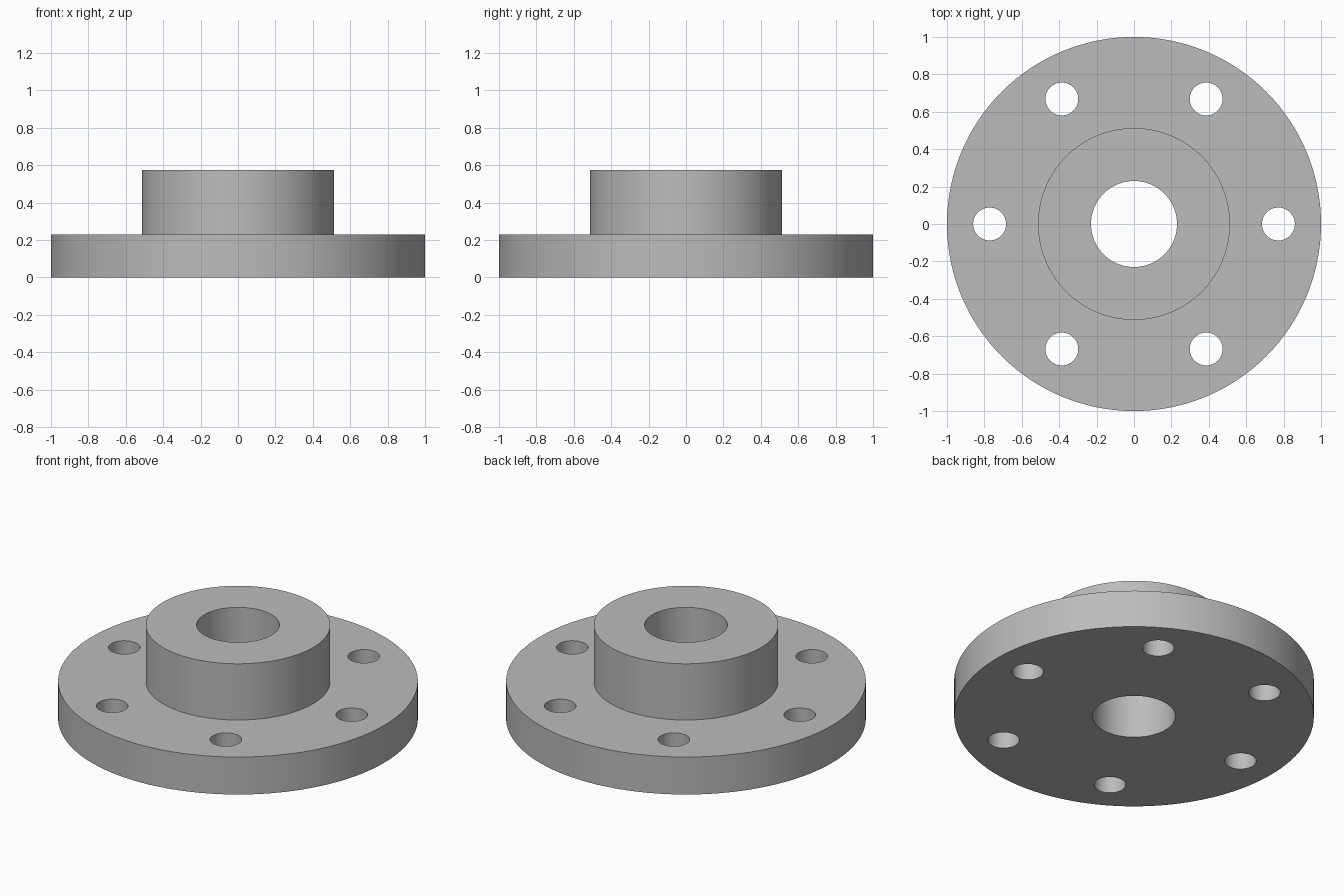
import bpy
import bmesh
from math import cos, sin, radians, tau
from mathutils import Vector

default_cube = bpy.data.objects.get("Cube")
if default_cube:
    bpy.data.objects.remove(default_cube, do_unlink=True)

FLANGE_RADIUS, FLANGE_TOP = 1.0, 0.23
HUB_RADIUS, HUB_TOP = 0.513, 0.575
BORE_RADIUS = 0.23
BOLT_COUNT, BOLT_CIRCLE, BOLT_RADIUS = 6, 0.772, 0.088

grey = bpy.data.materials.new("grey metal")
grey.use_nodes = True
colour = (0.5, 0.5, 0.5, 1)
grey.diffuse_color = colour
grey.node_tree.nodes["Principled BSDF"].inputs["Base Color"].default_value = colour


def add_object(name, bm):
    bmesh.ops.recalc_face_normals(bm, faces=bm.faces[:])
    mesh = bpy.data.meshes.new(name)
    bm.to_mesh(mesh)
    bm.free()
    mesh.materials.append(grey)
    obj = bpy.data.objects.new(name, mesh)
    bpy.context.collection.objects.link(obj)
    return obj


# Flange, hub and centre bore: one closed section turned about z
section = [(BORE_RADIUS, 0), (FLANGE_RADIUS, 0), (FLANGE_RADIUS, FLANGE_TOP),
           (HUB_RADIUS, FLANGE_TOP), (HUB_RADIUS, HUB_TOP), (BORE_RADIUS, HUB_TOP)]
bm = bmesh.new()
points = [bm.verts.new((r, 0, z)) for r, z in section]
edges = [bm.edges.new((a, b)) for a, b in zip(points, points[1:] + points[:1])]
bmesh.ops.spin(bm, geom=points + edges, cent=(0, 0, 0), axis=(0, 0, 1),
               angle=tau, steps=128, use_merge=True)
bmesh.ops.remove_doubles(bm, verts=bm.verts[:], dist=0.0001)
flange = add_object("flange_with_hub", bm)

# Ring of bolt hole cutters
bm = bmesh.new()
for i in range(BOLT_COUNT):
    angle = tau * i / BOLT_COUNT
    pins = bmesh.ops.create_cone(bm, cap_ends=True, segments=48, radius1=BOLT_RADIUS,
                                 radius2=BOLT_RADIUS, depth=1)["verts"]
    bmesh.ops.translate(bm, verts=pins, vec=Vector((cos(angle), sin(angle), 0)) * BOLT_CIRCLE)
cutter = add_object("bolt_hole_cutter", bm)
cutter.hide_render = True

# Drill the bolt holes, then discard the cutter
drill = flange.modifiers.new("bolt holes", "BOOLEAN")
drill.operation = "DIFFERENCE"
drill.solver = "EXACT"
drill.object = cutter
bpy.ops.object.select_all(action="DESELECT")
bpy.context.view_layer.objects.active = flange
flange.select_set(True)
bpy.ops.object.modifier_apply(modifier=drill.name)
bpy.data.objects.remove(cutter, do_unlink=True)

# Smooth round walls with crisp rims
bpy.ops.object.shade_smooth_by_angle(angle=radians(30))
